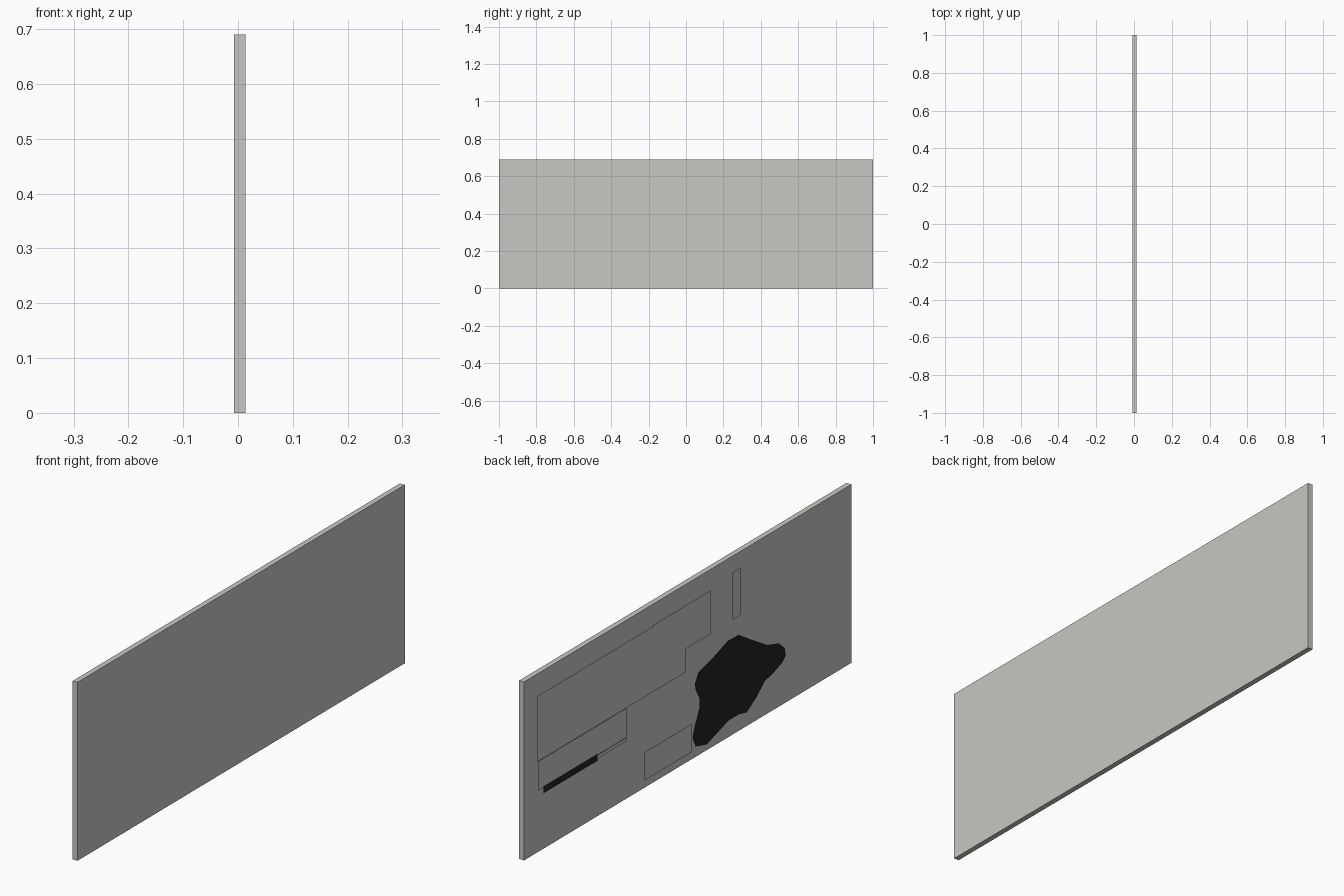
import bpy, bmesh

if "Cube" in bpy.data.objects:
    bpy.data.objects.remove(bpy.data.objects["Cube"])


def material(name, rgb):
    m = bpy.data.materials.new(name)
    m.diffuse_color = (*rgb, 1)
    m.use_nodes = True
    m.node_tree.nodes["Principled BSDF"].inputs["Base Color"].default_value = m.diffuse_color
    return m


GREY = material("warm light grey", (0.58, 0.57, 0.545))
BLACK = material("black", (0.016, 0.016, 0.016))


def finish(name, bm, mat):
    me = bpy.data.meshes.new(name)
    bm.to_mesh(me)
    bm.free()
    me.materials.append(mat)
    ob = bpy.data.objects.new(name, me)
    bpy.context.collection.objects.link(ob)
    return ob


def sheet(name, x, outline, mat):
    """Flat one-sided sheet facing -x from a (y, z) outline."""
    bm = bmesh.new()
    f = bm.faces.new([bm.verts.new((x, y, z)) for y, z in outline])
    f.normal_update()
    if f.normal.x > 0:
        f.normal_flip()
    bmesh.ops.triangulate(bm, faces=[f])
    return finish(name, bm, mat)


def rect(y0, y1, z0, z1):
    return [(y0, z0), (y1, z0), (y1, z1), (y0, z1)]


# Main panel slab
bm = bmesh.new()
bmesh.ops.create_cube(bm, size=1)
for v in bm.verts:
    v.co.x = 0.0135 if v.co.x > 0 else -0.0075
    v.co.y = 1.0 if v.co.y > 0 else -1.0
    v.co.z = 0.69 if v.co.z > 0 else 0.0
finish("panel", bm, GREY)

# Flat sheets floating just in front of the -x face
XG, XB = -0.0128, -0.0135
sheet("upper_sheet", XG, [(0.927, 0.355), (0.927, 0.608), (0.217, 0.608),
                          (0.217, 0.613), (-0.131, 0.613), (-0.131, 0.445),
                          (0.021, 0.445), (0.021, 0.355)], GREY)
sheet("middle_sheet", XG, rect(0.924, 0.382, 0.241, 0.354), GREY)
sheet("bar_track", XG, rect(0.56, 0.382, 0.226, 0.240), GREY)
sheet("lower_sheet", XG, rect(0.272, -0.015, 0.032, 0.141), GREY)
sheet("narrow_sheet", XG, rect(-0.266, -0.315, 0.448, 0.631), GREY)

# Dark bar and irregular dark patch
sheet("dark_bar", XB, rect(0.89, 0.56, 0.219, 0.246), BLACK)
sheet("dark_patch", XB, [
    (-0.034, 0.289), (-0.058, 0.326), (-0.144, 0.347), (-0.235, 0.378),
    (-0.303, 0.376), (-0.388, 0.323), (-0.480, 0.269), (-0.547, 0.250),
    (-0.584, 0.217), (-0.590, 0.187), (-0.566, 0.166), (-0.523, 0.151),
    (-0.462, 0.136), (-0.407, 0.091), (-0.352, 0.058), (-0.303, 0.068),
    (-0.242, 0.069), (-0.168, 0.046), (-0.107, 0.027), (-0.040, 0.045),
    (-0.021, 0.084), (-0.034, 0.126), (-0.064, 0.187), (-0.064, 0.222),
    (-0.040, 0.263)], BLACK)
